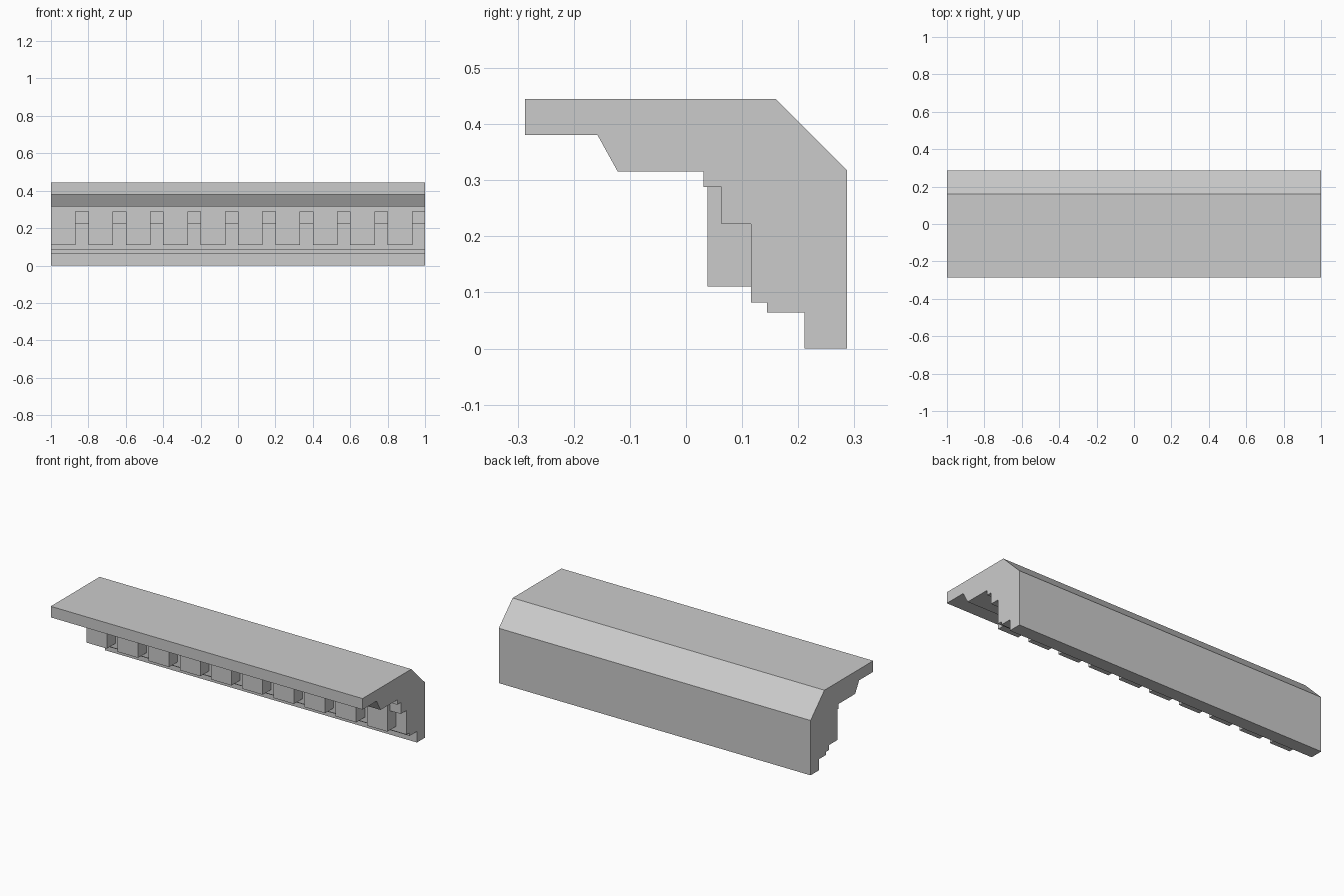
import bpy
import bmesh

if "Cube" in bpy.data.objects:
    bpy.data.objects.remove(bpy.data.objects["Cube"])


def extrude_profile(name, profile, spans):
    """Extrude a closed (y, z) profile along x over each (x0, x1) span."""
    bm = bmesh.new()
    for x0, x1 in spans:
        face = bm.faces.new([bm.verts.new((x0, y, z)) for y, z in profile])
        ext = bmesh.ops.extrude_face_region(bm, geom=[face])
        verts = [v for v in ext["geom"] if isinstance(v, bmesh.types.BMVert)]
        bmesh.ops.translate(bm, verts=verts, vec=(x1 - x0, 0, 0))
    bmesh.ops.recalc_face_normals(bm, faces=bm.faces[:])
    mesh = bpy.data.meshes.new(name)
    bm.to_mesh(mesh)
    bm.free()
    obj = bpy.data.objects.new(name, mesh)
    bpy.context.collection.objects.link(obj)
    return obj


# Stepped cornice body with sloped back corner
body_profile = [
    (-0.287, 0.445), (0.16, 0.445), (0.287, 0.318), (0.287, 0),
    (0.211, 0), (0.211, 0.064), (0.144, 0.064), (0.144, 0.082),
    (0.116, 0.082), (0.116, 0.222), (0.063, 0.222), (0.063, 0.288),
    (0.031, 0.288), (0.031, 0.316), (-0.122, 0.316), (-0.158, 0.381),
    (-0.287, 0.381),
]
cornice = extrude_profile("cornice", body_profile, [(-1, 1)])

# Row of ten dentil blocks, starting flush with the left end
dentil_profile = [(0.038, 0.111), (0.15, 0.111), (0.15, 0.30), (0.038, 0.30)]
spans = [(-1 + 0.2 * i, -0.868 + 0.2 * i) for i in range(10)]
dentils = extrude_profile("dentils", dentil_profile, spans)

# Merge the dentils into the body as one clean solid
union = cornice.modifiers.new("join_dentils", "BOOLEAN")
union.operation = "UNION"
union.solver = "EXACT"
union.object = dentils
bpy.context.view_layer.objects.active = cornice
bpy.ops.object.modifier_apply(modifier=union.name)
bpy.data.objects.remove(dentils)
